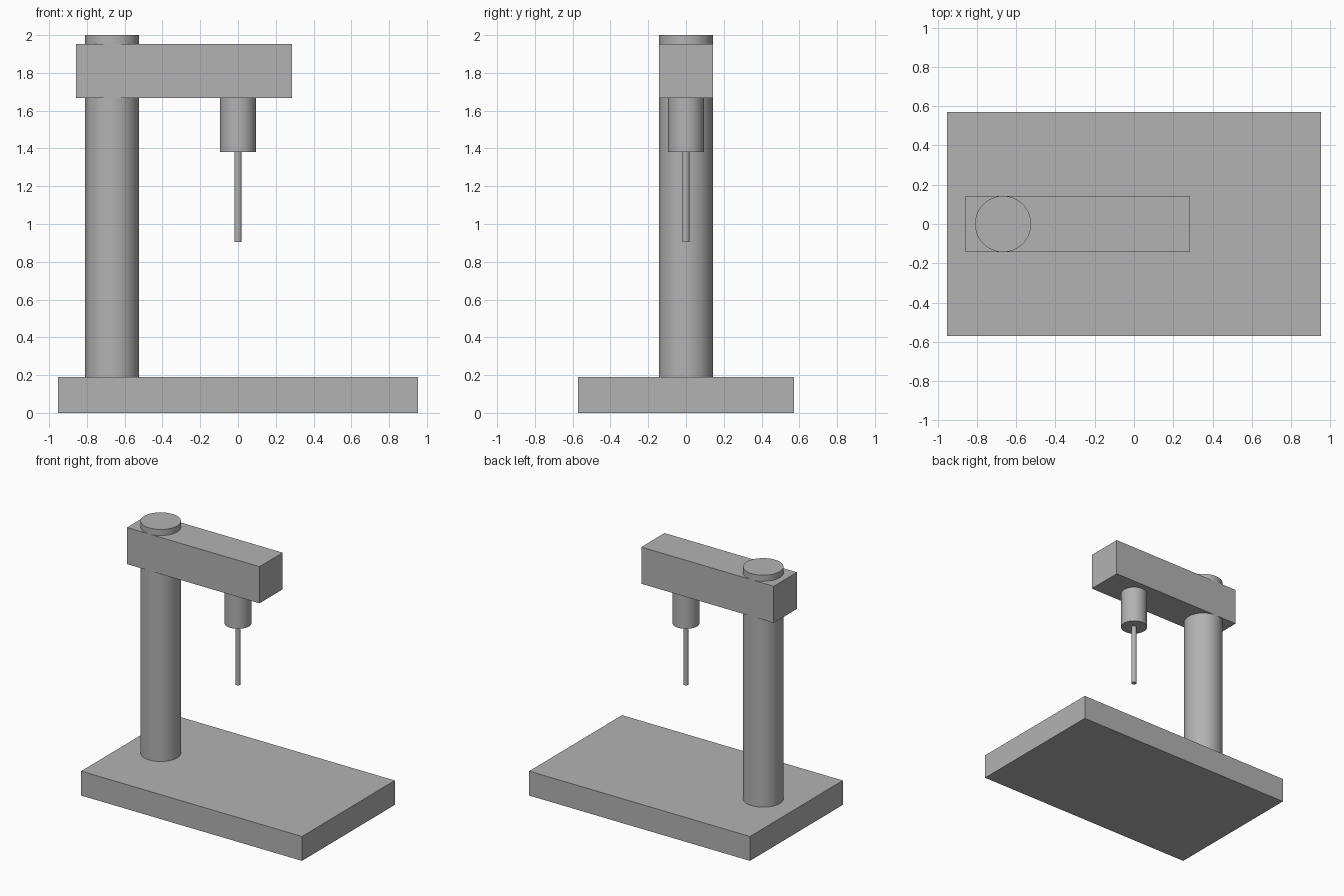
import bpy

if "Cube" in bpy.data.objects:
    bpy.data.objects.remove(bpy.data.objects["Cube"])

U = 2 / 21  # one design unit; the press is 21 units tall

grey = bpy.data.materials.new("machine grey")
grey.diffuse_color = (0.45, 0.45, 0.45, 1)
grey.use_nodes = True
grey.node_tree.nodes["Principled BSDF"].inputs["Base Color"].default_value = grey.diffuse_color


def finish(name):
    ob = bpy.context.object
    ob.name = name
    ob.data.materials.append(grey)
    return ob


def box(name, x0, x1, depth, z0, z1):
    bpy.ops.mesh.primitive_cube_add(size=1, location=((x0 + x1) / 2 * U, 0, (z0 + z1) / 2 * U))
    ob = finish(name)
    ob.scale = ((x1 - x0) * U, depth * U, (z1 - z0) * U)
    bpy.ops.object.transform_apply(location=False, rotation=False, scale=True)


def rod(name, x, radius, z0, z1):
    bpy.ops.mesh.primitive_cylinder_add(vertices=48, radius=radius * U, depth=(z1 - z0) * U,
                                        location=(x * U, 0, (z0 + z1) / 2 * U))
    finish(name)
    bpy.ops.object.shade_smooth_by_angle()


# Base slab and the upright column standing on it
box("base", -10, 10, 12, 0, 2)
rod("column", -7, 1.5, 2, 21)

# Overhanging head clamped round the column
box("head_arm", -9, 3, 3, 17.5, 20.5)

# Spindle housing and drill bit below the arm
rod("spindle", 0, 1, 14.5, 17.5)
rod("drill_bit", 0, 0.2, 9.5, 14.5)
